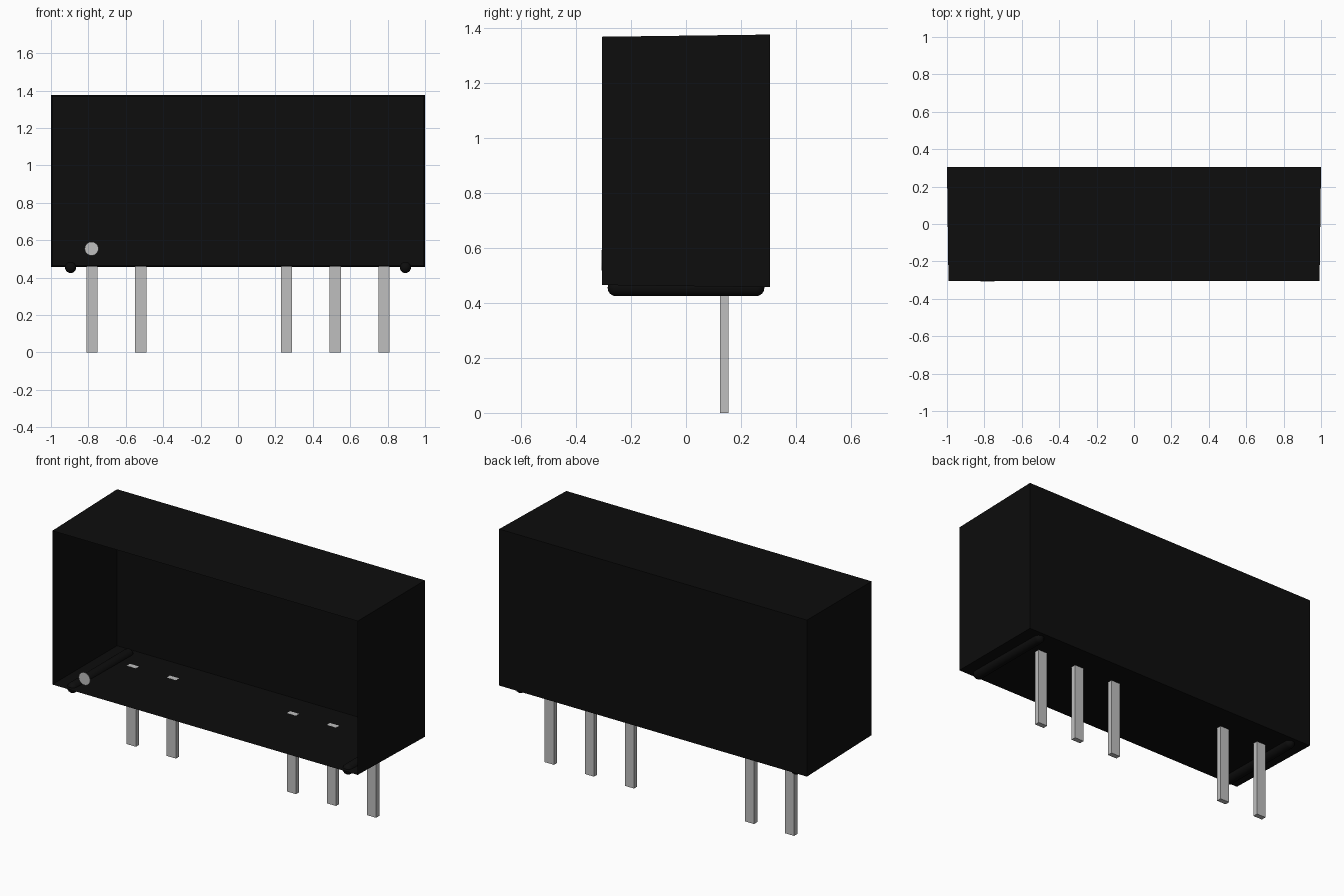
import bpy
import bmesh
from math import radians
from mathutils import Matrix

default = bpy.data.objects.get("Cube")
if default:
    bpy.data.objects.remove(default, do_unlink=True)


def material(name, value):
    mat = bpy.data.materials.new(name)
    mat.use_nodes = True
    color = (value, value, value, 1)
    mat.diffuse_color = color
    mat.node_tree.nodes["Principled BSDF"].inputs["Base Color"].default_value = color
    return mat


black = material("black plastic", 0.004)
grey = material("light grey metal", 0.52)


def add_object(name, bm, mat):
    mesh = bpy.data.meshes.new(name)
    bm.to_mesh(mesh)
    bm.free()
    mesh.materials.append(mat)
    obj = bpy.data.objects.new(name, mesh)
    bpy.context.collection.objects.link(obj)
    return obj


def box(low, high):
    bm = bmesh.new()
    bmesh.ops.create_cube(bm, size=1)
    for v in bm.verts:
        v.co = [a + (c + 0.5) * (b - a) for a, b, c in zip(low, high, v.co)]
    return bm


# Thin case, open at the front, tapering slightly toward the opening
DEPTH, BOTTOM, TOP, DRAFT = 0.306, 0.457, 1.376, 0.008
bm = box((-1, -DEPTH, BOTTOM), (1, DEPTH, TOP))
for v in bm.verts:
    if v.co.y < 0:
        v.co.x -= DRAFT if v.co.x > 0 else -DRAFT
        v.co.z -= DRAFT if v.co.z > 1 else -DRAFT
bm.normal_update()
front = [f for f in bm.faces if f.normal.y < -0.9]
bmesh.ops.delete(bm, geom=front, context='FACES_ONLY')
add_object("case", bm, black)

# Rounded standoff bars under each end
R = 0.03
for side, x in (("left", 0.895), ("right", -0.895)):
    bar = add_object(side + "_standoff",
                     box((x - R, -0.285, 0.425), (x + R, 0.285, 0.425 + 2 * R)), black)
    bevel = bar.modifiers.new("round", 'BEVEL')
    bevel.width = R * 0.99
    bevel.segments = 6
    for face in bar.data.polygons:
        face.use_smooth = True

# Row of pins on a regular pitch, with a gap on the right
PITCH = 0.26
for i in (-3, -2, 1, 2, 3):
    x = i * PITCH
    add_object(f"pin_{i + 4}", box((x - 0.03, 0.124, 0), (x + 0.03, 0.154, 0.46)), grey)

# Round marker dot in the plane of the front, above the first pin
bm = bmesh.new()
place = Matrix.Translation((-0.783, -DEPTH, 0.555)) @ Matrix.Rotation(radians(90), 4, 'X')
bmesh.ops.create_cone(bm, cap_ends=True, segments=24, radius1=0.037, radius2=0.037,
                      depth=0.003, matrix=place)
add_object("marker_dot", bm, grey)
